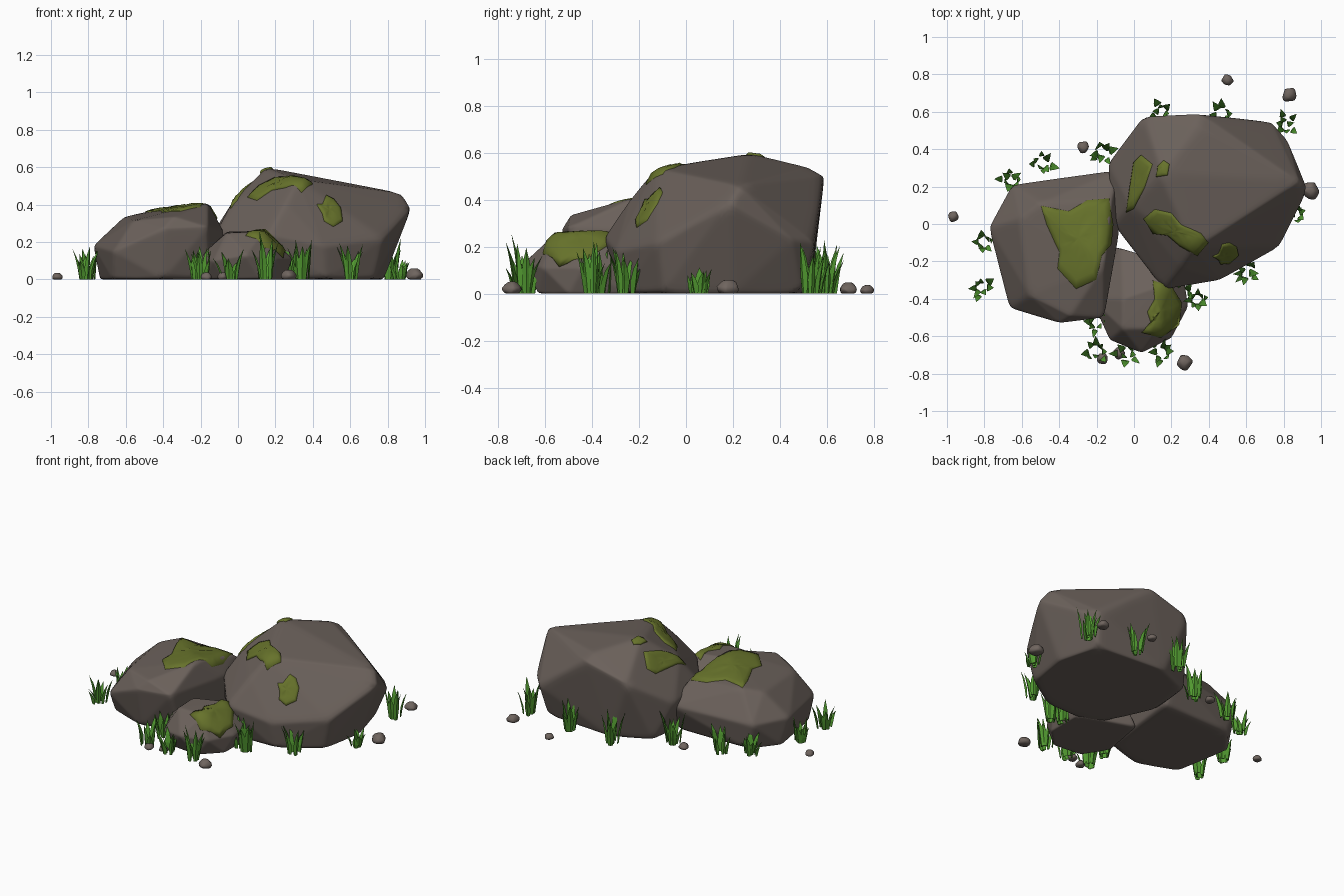
import bpy, bmesh, math, random
from mathutils import Vector
from mathutils.bvhtree import BVHTree

random.seed(4)
if "Cube" in bpy.data.objects:
    bpy.data.objects.remove(bpy.data.objects["Cube"])


def material(name, rgb):
    m = bpy.data.materials.new(name)
    m.use_nodes = True
    m.diffuse_color = (*rgb, 1)
    bsdf = m.node_tree.nodes["Principled BSDF"]
    bsdf.inputs["Base Color"].default_value = (*rgb, 1)
    bsdf.inputs["Roughness"].default_value = 0.9
    return m


STONE = material("brown_grey_stone", (0.145, 0.118, 0.103))
PEBBLE = material("pebble_stone", (0.16, 0.13, 0.114))
MOSS = material("olive_moss", (0.135, 0.17, 0.024))
GRASS = material("grass_green", (0.083, 0.32, 0.03))


def finish(bm, name, mat, smooth=True):
    mesh = bpy.data.meshes.new(name)
    bm.to_mesh(mesh)
    bm.free()
    mesh.materials.append(mat)
    for p in mesh.polygons:
        p.use_smooth = smooth
    obj = bpy.data.objects.new(name, mesh)
    bpy.context.collection.objects.link(obj)
    return obj


def hull(points):
    bm = bmesh.new()
    for p in points:
        bm.verts.new(p)
    res = bmesh.ops.convex_hull(bm, input=bm.verts)
    junk = {v for v in res["geom_interior"] + res["geom_unused"]
            if isinstance(v, bmesh.types.BMVert)}
    bmesh.ops.delete(bm, geom=list(junk), context="VERTS")
    bmesh.ops.recalc_face_normals(bm, faces=bm.faces)
    return bm


# Boulders: faceted hulls with worn edges
def boulder(name, points, wear):
    obj = finish(hull(points), name, STONE)
    sub = obj.modifiers.new("facets", "SUBSURF")
    sub.subdivision_type = "SIMPLE"
    sub.levels = sub.render_levels = 4
    soft = obj.modifiers.new("worn_edges", "SMOOTH")
    soft.factor = 0.5
    soft.iterations = wear
    return obj


large = boulder("large_boulder", [
    (-0.08, 0.1, 0), (0.1, -0.27, 0), (0.47, -0.27, 0), (0.73, -0.1, 0),
    (0.78, 0.2, 0), (0.7, 0.49, 0), (0.2, 0.53, 0), (-0.05, 0.42, 0),
    (0.16, -0.35, 0.24), (0.46, -0.3, 0.18), (0.78, -0.12, 0.22),
    (0.93, 0.18, 0.385), (0.82, 0.45, 0.23), (0.73, 0.55, 0.22),
    (0.36, 0.59, 0.5), (0.05, 0.575, 0.42), (-0.14, 0.32, 0.24),
    (-0.11, 0.0, 0.26), (0.25, -0.235, 0.41), (0.32, -0.13, 0.535),
    (0.15, 0.27, 0.6), (0.34, 0.52, 0.54), (0.88, 0.23, 0.46),
    (-0.02, 0.1, 0.43)], 7)
left = boulder("left_boulder", [
    (-0.74, 0.02, 0), (-0.67, -0.38, 0), (-0.4, -0.48, 0), (-0.15, -0.4, 0),
    (-0.08, 0.2, 0), (-0.6, 0.19, 0), (-0.775, -0.02, 0.18),
    (-0.665, -0.45, 0.15), (-0.4, -0.53, 0.27), (-0.16, -0.5, 0.28),
    (-0.08, -0.05, 0.26), (-0.08, 0.29, 0.2), (-0.65, 0.21, 0.18),
    (-0.61, 0.03, 0.335), (-0.56, -0.38, 0.315), (-0.34, -0.49, 0.335),
    (-0.16, -0.22, 0.41), (-0.12, 0.13, 0.335), (-0.5, 0.11, 0.36)], 6)
small = boulder("small_boulder", [
    (-0.18, -0.45, 0), (-0.08, -0.61, 0), (0.12, -0.63, 0), (0.25, -0.5, 0),
    (0.25, -0.25, 0), (-0.12, -0.12, 0), (-0.23, -0.4, 0.1),
    (-0.13, -0.62, 0.1), (0.04, -0.69, 0.13), (0.2, -0.61, 0.11),
    (0.29, -0.44, 0.11), (0.26, -0.25, 0.13), (-0.06, -0.56, 0.25),
    (0.13, -0.56, 0.25), (0.15, -0.33, 0.26), (-0.06, -0.4, 0.255),
    (0.16, -0.2, 0.19), (-0.07, -0.13, 0.1)], 5)
bpy.context.view_layer.update()
depsgraph = bpy.context.evaluated_depsgraph_get()


# Moss: outlines cast onto a boulder from above or from the front
def moss(name, rock, outline, front=False):
    tree = BVHTree.FromObject(rock, depsgraph)
    ray = Vector((0, 1, 0)) if front else Vector((0, 0, -1))
    pts = [Vector(p) for p in outline]
    centre = sum(pts, Vector((0, 0))) / len(pts)
    edge = []
    for a, b in zip(pts, pts[1:] + pts[:1]):
        edge += [a, a.lerp(b, 0.5)]
    bm = bmesh.new()

    def drop(p, lift):
        start = Vector((p.x, -2, p.y)) if front else Vector((p.x, p.y, 2))
        hit, normal = tree.ray_cast(start, ray)[:2]
        if hit is None:
            hit, normal = tree.find_nearest(start + ray * 1.8)[:2]
        return bm.verts.new(hit + normal * lift)

    rings = []
    for k, lift in ((0.2, 0.008), (0.4, 0.007), (0.6, 0.008),
                    (0.8, 0.007), (0.97, 0.006), (1.0, -0.004)):
        rings.append([drop(centre.lerp(p, k),
                           lift + (random.uniform(0, 0.005) if k < 0.9 else 0))
                      for p in edge])
    hub = drop(centre, 0.01)
    n = len(edge)
    for i in range(n):
        j = (i + 1) % n
        bm.faces.new((hub, rings[0][i], rings[0][j]))
        for inner, outer in zip(rings, rings[1:]):
            bm.faces.new((inner[i], outer[i], outer[j], inner[j]))
    bmesh.ops.recalc_face_normals(bm, faces=bm.faces)
    bm.normal_update()
    facing = sum((f.normal.dot(ray) * f.calc_area() for f in bm.faces))
    if facing > 0:
        bmesh.ops.reverse_faces(bm, faces=bm.faces)
    finish(bm, name, MOSS)


moss("left_boulder_moss", left, [
    (-0.5, 0.1), (-0.35, 0.07), (-0.25, 0.13), (-0.13, 0.14), (-0.11, 0.0),
    (-0.12, -0.11), (-0.17, -0.17), (-0.2, -0.3), (-0.31, -0.35),
    (-0.41, -0.24), (-0.4, -0.15), (-0.42, -0.11), (-0.47, 0)])
moss("large_boulder_side_moss", large, [
    (-0.04, 0.06), (0, 0.08), (0.06, 0.2), (0.1, 0.32), (0.04, 0.37),
    (0, 0.33), (-0.02, 0.2)])
moss("large_boulder_upper_moss", large, [
    (0.05, 0.03), (0.11, 0.08), (0.2, 0.06), (0.25, 0), (0.36, -0.05),
    (0.4, -0.1), (0.34, -0.17), (0.25, -0.12), (0.18, -0.06), (0.1, -0.05)])
moss("large_boulder_peak_moss", large, [
    (0.12, 0.25), (0.18, 0.26), (0.19, 0.32), (0.16, 0.34), (0.13, 0.31)])
moss("large_boulder_front_moss", large, [
    (0.42, 0.4), (0.45, 0.4), (0.47, 0.45), (0.51, 0.43), (0.55, 0.38),
    (0.56, 0.31), (0.51, 0.28), (0.46, 0.31), (0.45, 0.35)], front=True)
moss("small_boulder_moss", small, [
    (0.1, -0.3), (0.2, -0.33), (0.255, -0.42), (0.24, -0.54), (0.14, -0.61),
    (0.04, -0.58), (0.09, -0.53), (0.07, -0.47), (0.11, -0.4)])

# Pebbles: x, y, radius
for i, (x, y, r) in enumerate([
        (-0.967, 0.04, 0.033), (-0.27, 0.41, 0.036), (0.5, 0.77, 0.034),
        (0.83, 0.69, 0.044), (0.945, 0.18, 0.055), (0.27, -0.74, 0.048),
        (-0.17, -0.72, 0.036), (-0.08, -0.69, 0.036)]):
    pts = []
    for z, s, n in ((0, 0.8, 5), (0.45, 1, 6), (1.05, 0.5, 4)):
        for k in range(n):
            a = math.tau * k / n + random.uniform(-0.3, 0.3)
            d = r * s * random.uniform(0.85, 1.1)
            pts.append((x + d * math.cos(a), y + d * math.sin(a), z * r))
    bm = hull(pts)
    bmesh.ops.bevel(bm, geom=bm.edges[:], offset=r * 0.1, segments=1,
                    affect="EDGES", clamp_overlap=True)
    finish(bm, f"pebble_{i + 1}", PEBBLE)


# Grass: tufts of solid three-sided blades that lean outwards and taper
def blade(bm, base, heading, height, lean, width):
    out = Vector((math.cos(heading), math.sin(heading), 0))
    side = Vector((-out.y, out.x, 0))
    rows = []
    for t, w in ((0, 0.65), (0.35, 1), (0.7, 0.65)):
        mid = base + out * lean * t * t + Vector((0, 0, height * t))
        half = side * width * w / 2
        rows.append([bm.verts.new(p) for p in (
            mid - half, mid + out * width * w * 0.3, mid + half)])
    tip = bm.verts.new(base + out * lean + Vector((0, 0, height)))
    bm.faces.new(rows[0][::-1])
    for k in range(3):
        j = (k + 1) % 3
        for low, high in zip(rows, rows[1:]):
            bm.faces.new((low[k], low[j], high[j], high[k]))
        bm.faces.new((rows[-1][k], rows[-1][j], tip))


for i, (x, y, h) in enumerate([
        (-0.81, -0.1, 0.17), (-0.82, -0.34, 0.18), (-0.66, 0.24, 0.15),
        (-0.49, 0.32, 0.18), (-0.17, 0.38, 0.23), (0.15, 0.6, 0.25),
        (0.47, 0.58, 0.21), (0.81, 0.53, 0.23), (0.87, 0.06, 0.13),
        (0.6, -0.26, 0.2), (0.34, -0.4, 0.23), (-0.2, -0.68, 0.18),
        (-0.04, -0.69, 0.18), (0.15, -0.68, 0.26), (-0.2, -0.53, 0.18),
        (0.27, -0.37, 0.2)]):
    bm = bmesh.new()
    for k in range(8):
        a = math.tau * k / 8 + random.uniform(-0.3, 0.3)
        d = random.uniform(0.01, 0.045)
        base = Vector((x + d * math.cos(a), y + d * math.sin(a), 0))
        blade(bm, base, a, h * random.uniform(0.55, 1),
              random.uniform(0.015, 0.055), random.uniform(0.03, 0.048))
    bmesh.ops.recalc_face_normals(bm, faces=bm.faces)
    finish(bm, f"grass_tuft_{i + 1}", GRASS, smooth=False)
